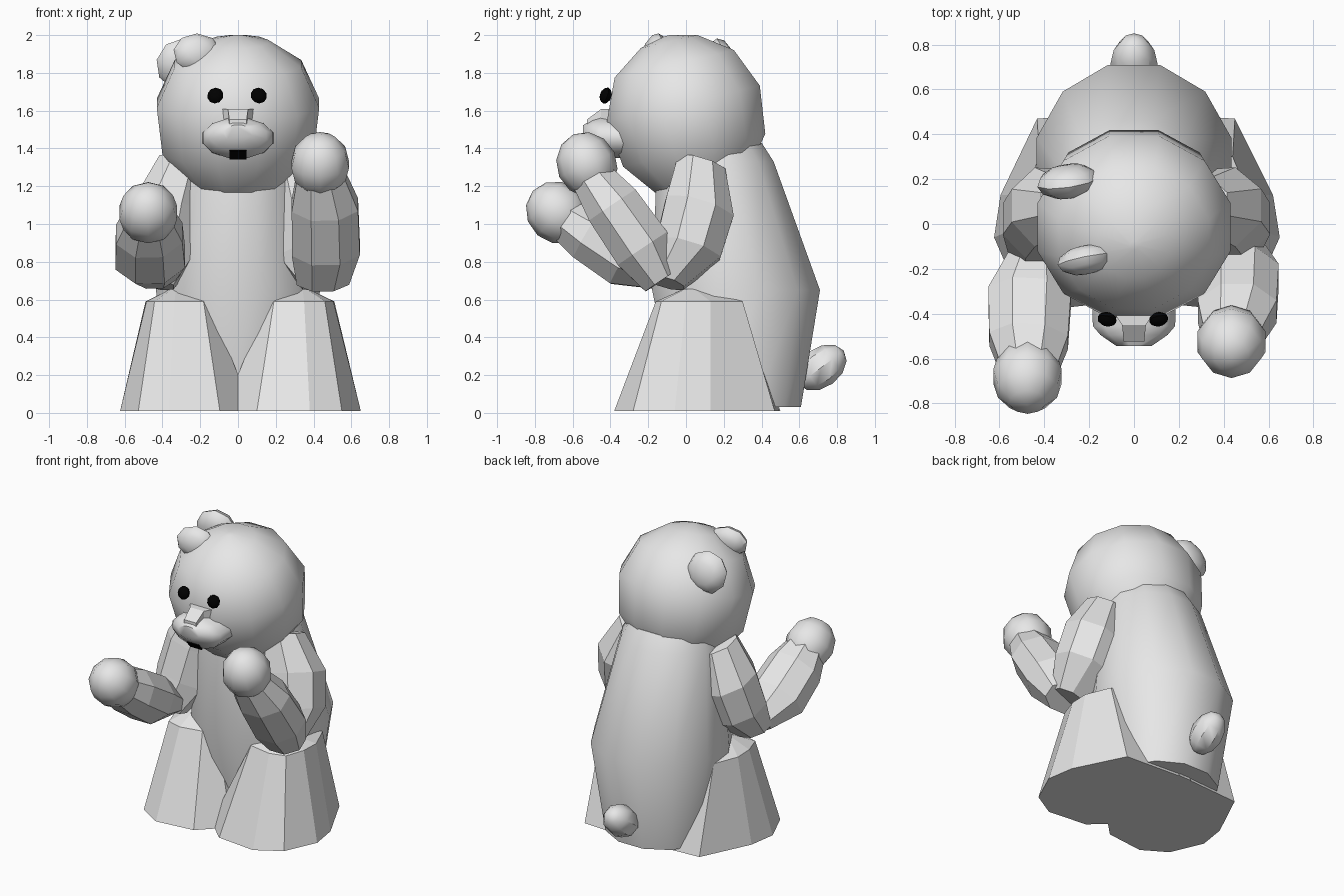
import bpy, bmesh, math
from mathutils import Vector, Matrix

cube = bpy.data.objects.get("Cube")
if cube:
    bpy.data.objects.remove(cube, do_unlink=True)


def material(name, value):
    m = bpy.data.materials.new(name)
    m.use_nodes = True
    colour = (value, value, value, 1)
    m.diffuse_color = colour
    m.node_tree.nodes["Principled BSDF"].inputs["Base Color"].default_value = colour
    return m


GREY = material("light grey", 0.8)
BLACK = material("black", 0.0)


def finish(name, bm, mat=GREY, angle=None):
    bmesh.ops.recalc_face_normals(bm, faces=bm.faces)
    mesh = bpy.data.meshes.new(name)
    bm.to_mesh(mesh)
    bm.free()
    mesh.materials.append(mat)
    ob = bpy.data.objects.new(name, mesh)
    bpy.context.collection.objects.link(ob)
    if angle:
        bpy.ops.object.select_all(action='DESELECT')
        ob.select_set(True)
        bpy.context.view_layer.objects.active = ob
        bpy.ops.object.shade_smooth_by_angle(angle=math.radians(angle))


def skin(name, outlines, mat=GREY, angle=None):
    """Join equal-length closed outlines into a capped solid."""
    bm = bmesh.new()
    loops = [[bm.verts.new(p) for p in outline] for outline in outlines]
    for low, high in zip(loops, loops[1:]):
        for i in range(len(low)):
            j = (i + 1) % len(low)
            bm.faces.new((low[i], low[j], high[j], high[i]))
    bm.faces.new(loops[0])
    bm.faces.new(loops[-1])
    finish(name, bm, mat, angle)


def loft(name, rings, sides, mat=GREY, angle=None, frame=Matrix.Identity(3)):
    """Skin rings of (centre, x radius, y radius); frame turns each ring."""
    angles = [2 * math.pi * (i + 0.5) / sides for i in range(sides)]
    skin(name, [[Vector(c) + frame @ Vector((rx * math.cos(a), ry * math.sin(a), 0))
                 for a in angles] for c, rx, ry in rings], mat, angle)


def limb(name, points):
    """Faceted limb: points are (x, y, z, x radius, other radius)."""
    axis = Vector(points[-1][:3]) - Vector(points[0][:3])
    up = axis.normalized()
    side = Vector((1, 0, 0))
    side = (side - up * side.dot(up)).normalized()
    frame = Matrix((side, up.cross(side), up)).transposed()
    loft(name, [(p[:3], p[3], p[4]) for p in points], 8, frame=frame)


def ball(name, centre, size, axis, sides=10, mat=GREY):
    """Ellipsoid whose pole points along axis."""
    bm = bmesh.new()
    bmesh.ops.create_uvsphere(bm, u_segments=sides, v_segments=6, radius=1)
    turn = Vector(axis).to_track_quat('Z', 'Y').to_matrix().to_4x4()
    bm.transform(Matrix.Translation(centre) @ turn @ Matrix.Diagonal((*size, 1)))
    finish(name, bm, mat, 40)


def tilted(degrees):
    return Matrix.Rotation(math.radians(degrees), 3, 'X')


# Torso leaning forward, wide at the hips
loft("body", [((0, .28, .03), .36, .34), ((0, .265, .65), .45, .46),
              ((0, .155, 1.33), .33, .32), ((0, .13, 1.43), .28, .28)], 12, angle=35)

# Head tipped forward
tilt = tilted(13)
profile = [(.26, -.388), (.40, -.215), (.43, .04), (.335, .255), (.16, .375), (.02, .408)]
loft("head", [(Vector((0, -.005, 1.6)) + tilt @ Vector((0, 0, h)), r * 1.035, r)
              for r, h in profile], 12, angle=35, frame=tilt)

# Muzzle: rings running forward, a bridge above and a dark mouth plate below
forward = tilted(90)
loft("muzzle", [((0, -.30, 1.455), .195, .11), ((0, -.455, 1.455), .19, .11),
                ((0, -.495, 1.47), .155, .083), ((0, -.545, 1.48), .08, .045)],
     12, angle=50, frame=forward)
loft("muzzle_bridge", [((0, -.36, 1.555), .16, .08), ((0, -.45, 1.555), .075, .075),
                       ((0, -.525, 1.51), .065, .06)], 4, frame=forward)
slope = tilted(130)
loft("mouth", [(Vector((0, -.477, 1.367)) + slope @ Vector((0, 0, h)), .064, .043)
               for h in (-.004, .005)], 4, BLACK, frame=slope)

# Eyes, flattened against the face
for x, name in ((-.12, "right_eye"), (.11, "left_eye")):
    ball(name, (x, -.425, 1.68), (.044, .044, .03), (x * 2, -1, .35), mat=BLACK)

# Ears, both on the right side of the crown
ball("rear_ear", (-.295, .19, 1.845), (.14, .14, .075), (-.15, 1, .2), sides=9)
ball("front_ear", (-.215, -.16, 1.905), (.13, .105, .065), (.2, -1, .15), sides=9)

# Tail
ball("tail", (0, .715, .24), (.105, .105, .15), (0, 1, .75), sides=8)

# Legs: eight-sided, flared to the ground, with a shallow cap
foot = [(-.08, -.18), (.10, -.35), (.38, -.38), (.55, -.28),
        (.65, -.06), (.62, .13), (.45, .47), (-.05, .5)]
knee = [(.16, -.02), (.19, -.13), (.35, -.16), (.46, -.13),
        (.505, 0), (.51, .13), (.44, .30), (.2, .3)]
for s, name in ((-.96, "right_leg"), (1, "left_leg")):
    skin(name, [[(s * x, y, .01) for x, y in foot], [(s * x, y, .59) for x, y in knee],
                [(s * (.34 + .2 * (x - .34)), .2 * y + .02, .655) for x, y in knee]])

# Upper arms
for s, w, name in ((-1, .195, "right_upper_arm"), (1, .22, "left_upper_arm")):
    limb(name, [(s * .29, .08, 1.32, .14, .14), (s * .37, .07, 1.08, w, .2),
                (s * .41, .01, .86, w, .19), (s * .45, -.11, .69, .12, .11)])

# Forearms and hands: the left one is raised higher
limb("left_forearm", [(.45, -.13, .70, .15, .11), (.465, -.23, .87, .195, .17),
                      (.46, -.39, 1.10, .19, .16), (.44, -.50, 1.25, .14, .12)])
ball("left_hand", (.435, -.525, 1.315), (.16, .16, .175), (0, -.45, 1))
limb("right_forearm", [(-.44, -.13, .73, .12, .09), (-.465, -.32, .82, .2, .17),
                       (-.47, -.52, .95, .19, .16), (-.47, -.64, 1.03, .14, .13)])
ball("right_hand", (-.475, -.68, 1.06), (.16, .16, .175), (0, -.8, .7))
